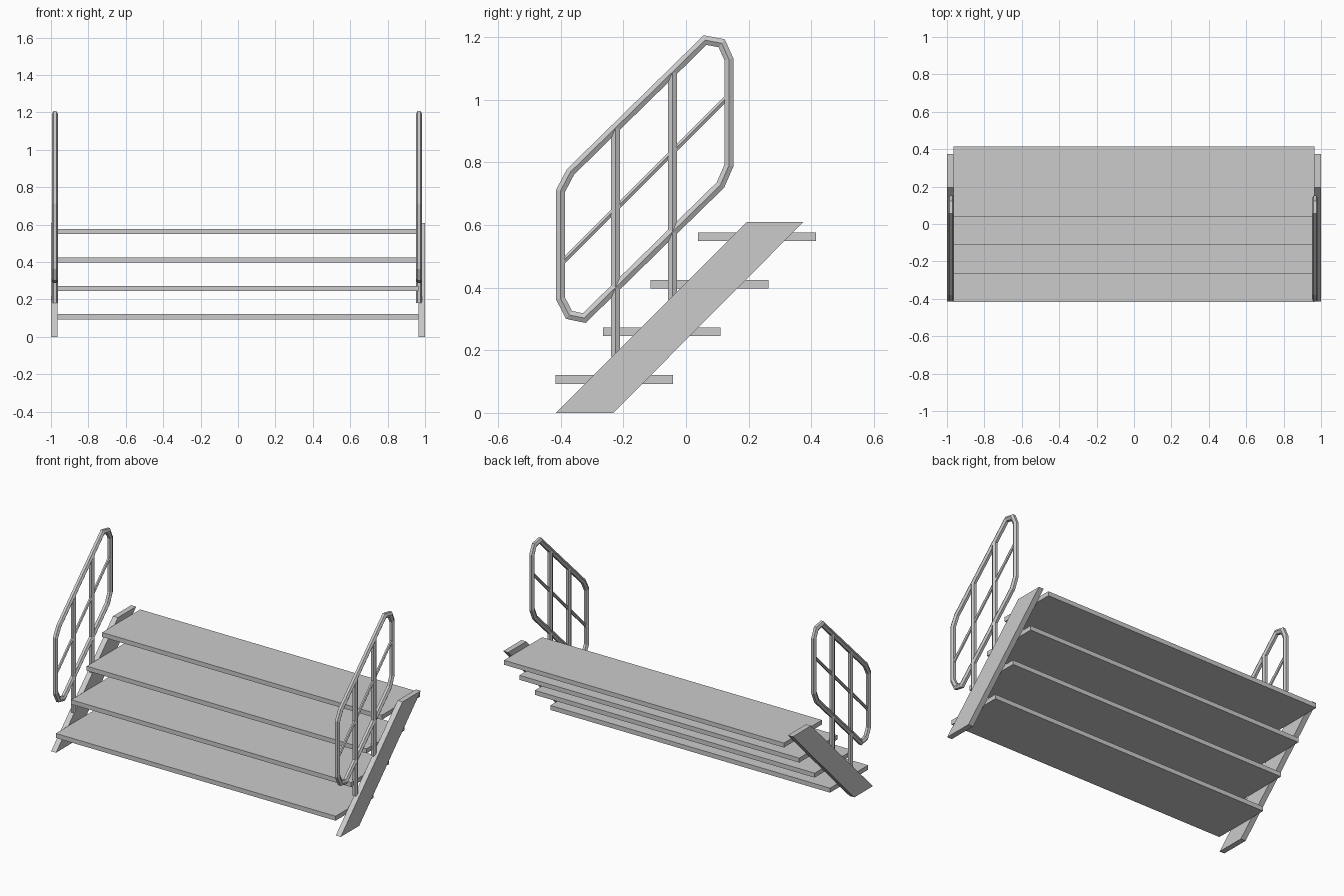
import bpy
import bmesh
from math import cos, sin, pi
from mathutils import Vector

cube = bpy.data.objects.get("Cube")
if cube:
    bpy.data.objects.remove(cube, do_unlink=True)

grey = bpy.data.materials.new("plain grey")
grey.use_nodes = True
colour = (0.6, 0.6, 0.6, 1)
grey.diffuse_color = colour
grey.node_tree.nodes["Principled BSDF"].inputs["Base Color"].default_value = colour


def finish(name, bm):
    bmesh.ops.recalc_face_normals(bm, faces=bm.faces)
    mesh = bpy.data.meshes.new(name)
    bm.to_mesh(mesh)
    bm.free()
    mesh.materials.append(grey)
    obj = bpy.data.objects.new(name, mesh)
    bpy.context.collection.objects.link(obj)


def slab(name, profile, x0, x1):
    """Extrude a (y, z) profile from x0 to x1."""
    bm = bmesh.new()
    face = bm.faces.new([bm.verts.new((x0, y, z)) for y, z in profile])
    out = bmesh.ops.extrude_face_region(bm, geom=[face])
    verts = [v for v in out["geom"] if isinstance(v, bmesh.types.BMVert)]
    bmesh.ops.translate(bm, verts=verts, vec=(x1 - x0, 0, 0))
    finish(name, bm)


def tube(name, path, x, radius, closed=False, sides=6):
    """Sweep a mitred hexagonal section along a (y, z) path at a given x."""
    bm = bmesh.new()
    pts = [Vector(p) for p in path]
    n = len(pts)
    rings = []
    for i, p in enumerate(pts):
        before = p - pts[i - 1] if closed or i > 0 else pts[1] - p
        after = pts[(i + 1) % n] - p if closed or i < n - 1 else before
        before, after = before.normalized(), after.normalized()
        along = (before + after).normalized()
        side = Vector((-along.y, along.x)) / along.dot(before)
        ring = []
        for k in range(sides):
            a = 2 * pi * k / sides
            q = p + side * radius * sin(a)
            ring.append(bm.verts.new((x + radius * cos(a), q.x, q.y)))
        rings.append(ring)
    for i in range(n if closed else n - 1):
        r, s = rings[i], rings[(i + 1) % n]
        for k in range(sides):
            j = (k + 1) % sides
            bm.faces.new((r[k], r[j], s[j], s[k]))
    if not closed:
        bm.faces.new(rings[0])
        bm.faces.new(rings[-1])
    finish(name, bm)


# Treads
for i in range(4):
    y, z = -0.417 + 0.152 * i, 0.093 + 0.152 * i
    slab(f"tread_{i + 1}",
         [(y, z), (y + 0.376, z), (y + 0.376, z + 0.028), (y, z + 0.028)],
         -0.966, 0.966)

# Sloping stringers and handrails on both sides
stringer = [(-0.415, 0), (-0.232, 0), (0.375, 0.61), (0.195, 0.61)]
frame = [(-0.401, 0.709), (-0.369, 0.770), (0.061, 1.191), (0.114, 1.181),
         (0.137, 1.130), (0.137, 0.790), (0.110, 0.728), (-0.325, 0.303),
         (-0.374, 0.313), (-0.401, 0.366)]

for side, sx, rail_x in (("left", 1, 0.968), ("right", -1, -0.979)):
    slab(f"{side}_stringer", stringer, sx * 0.966, sx * 1.0)
    tube(f"{side}_handrail_frame", frame, rail_x, 0.0165, closed=True)
    tube(f"{side}_middle_rail", [(-0.401, 0.476), (0.137, 1.014)], rail_x, 0.0095)
    for name, y, low, high in (("front", -0.225, 0.18, 0.910),
                               ("back", -0.043, 0.36, 1.089)):
        tube(f"{side}_{name}_post", [(y, low), (y, high)], rail_x, 0.0165)
